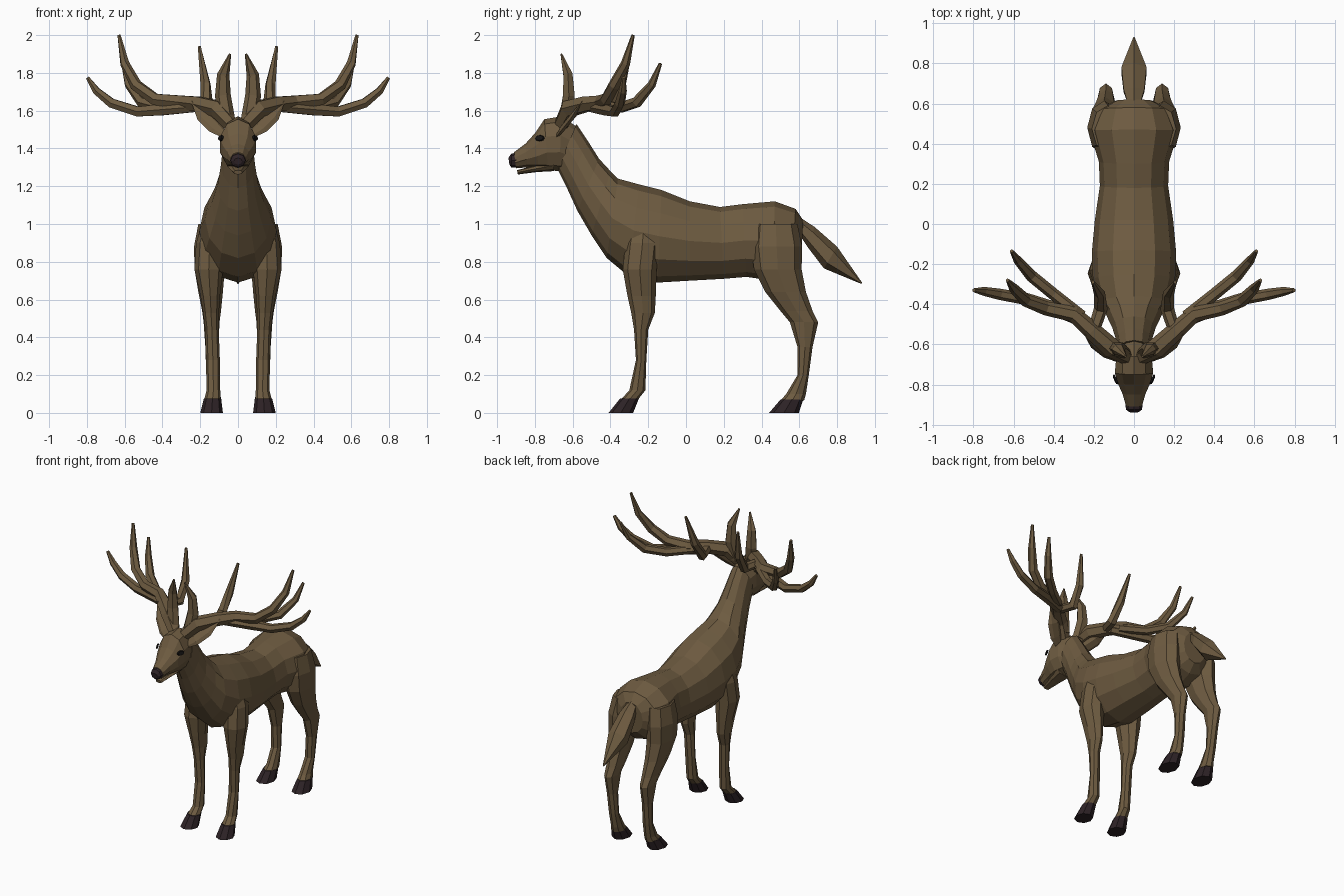
import bpy
import bmesh
from math import cos, sin, pi
from mathutils import Vector

old = bpy.data.objects.get("Cube")
if old:
    bpy.data.objects.remove(old, do_unlink=True)


def make_material(name, colour):
    mat = bpy.data.materials.new(name)
    mat.use_nodes = True
    mat.diffuse_color = (*colour, 1)
    mat.node_tree.nodes["Principled BSDF"].inputs["Base Color"].default_value = (*colour, 1)
    return mat


HIDE = make_material("brown_hide", (0.155, 0.105, 0.052))
HORN = make_material("dark_horn", (0.026, 0.016, 0.019))
EYE = make_material("black_eye", (0.008, 0.007, 0.007))


def loft(name, rings, material, mirrored=False):
    """Skin a list of equal-sized point rings and cap both ends."""
    bm = bmesh.new()
    loops = [[bm.verts.new(p) for p in ring] for ring in rings]
    count = len(loops[0])
    for a, b in zip(loops, loops[1:]):
        for i in range(count):
            j = (i + 1) % count
            bm.faces.new((a[i], a[j], b[j], b[i]))
    bm.faces.new(loops[0])
    bm.faces.new(loops[-1])
    bmesh.ops.recalc_face_normals(bm, faces=bm.faces)
    mesh = bpy.data.meshes.new(name)
    bm.to_mesh(mesh)
    bm.free()
    mesh.materials.append(material)
    obj = bpy.data.objects.new(name, mesh)
    bpy.context.collection.objects.link(obj)
    if mirrored:
        obj.modifiers.new("mirror", 'MIRROR').use_mirror_merge = False
    return obj


def upright_rings(sections, sides=12):
    """Rings across the body: top y, top z, bottom y, bottom z, half width."""
    rings = []
    for ty, tz, by, bz, w in sections:
        top, low = Vector((0, ty, tz)), Vector((0, by, bz))
        mid, half = (top + low) / 2, (top - low) / 2
        rings.append([mid + half * cos(2 * pi * i / sides)
                      + Vector((w * sin(2 * pi * i / sides), 0, 0)) for i in range(sides)])
    return rings


def level_rings(sections, sides=8):
    """Rings around a leg: height, centre x, half width, front y, back y."""
    rings = []
    for z, x, w, front, back in sections:
        mid, half = (front + back) / 2, (back - front) / 2
        rings.append([Vector((x + w * sin(2 * pi * i / sides),
                              mid + half * cos(2 * pi * i / sides), z)) for i in range(sides)])
    return rings


def path_rings(points, radii, flat=1.0, up=Vector((0, 0, 1)), sides=6):
    """Rings following a path, optionally flattened along one direction."""
    pts = [Vector(p) for p in points]
    rings = []
    for k, p in enumerate(pts):
        along = (pts[min(k + 1, len(pts) - 1)] - pts[max(k - 1, 0)]).normalized()
        side = along.cross(up).normalized()
        over = side.cross(along)
        rings.append([p + radii[k] * (side * cos(2 * pi * i / sides)
                                      + over * flat * sin(2 * pi * i / sides))
                      for i in range(sides)])
    return rings


# Torso and neck
loft("torso_and_neck", upright_rings([
    (.62, 1.02, .61, .80, .09),
    (.58, 1.08, .56, .74, .18),
    (.47, 1.12, .46, .70, .222),
    (.30, 1.105, .32, .72, .175),
    (.18, 1.09, .20, .71, .17),
    (.02, 1.12, .02, .70, .195),
    (-.13, 1.18, -.15, .69, .21),
    (-.25, 1.21, -.30, .72, .205),
    (-.36, 1.24, -.42, .82, .175),
    (-.40, 1.28, -.50, .94, .14),
    (-.46, 1.345, -.575, 1.07, .108),
    (-.52, 1.44, -.63, 1.19, .09),
    (-.58, 1.53, -.68, 1.29, .08),
]), HIDE)

# Head, lower jaw and nose
loft("head", upright_rings([
    (-.57, 1.51, -.61, 1.27, .06),
    (-.66, 1.57, -.67, 1.28, .093),
    (-.75, 1.555, -.73, 1.285, .10),
    (-.80, 1.48, -.78, 1.295, .085),
    (-.85, 1.425, -.84, 1.30, .06),
    (-.91, 1.38, -.90, 1.295, .042),
], 10), HIDE)
loft("lower_jaw", upright_rings([
    (-.70, 1.34, -.70, 1.28, .06),
    (-.80, 1.31, -.79, 1.275, .045),
    (-.895, 1.285, -.89, 1.262, .024),
], 8), HIDE)
loft("nose", upright_rings([
    (-.895, 1.378, -.90, 1.298, .043),
    (-.925, 1.372, -.925, 1.30, .04),
    (-.94, 1.35, -.935, 1.315, .022),
], 8), HORN)

# Eyes, thin almond plates
eye_mid, eye_out = Vector((.092, -.775, 1.455)), Vector((.9, -.4, .2)).normalized()
eye_along = Vector((.4, .9, 0)).normalized()
eye_up = eye_out.cross(eye_along)
loft("eye", [[eye_mid + eye_out * d + s * (eye_along * .028 * cos(i * pi / 4)
              + eye_up * .017 * sin(i * pi / 4)) for i in range(8)]
             for d, s in ((-.004, 1), (.005, .8))], EYE, True)

# Ears
loft("ear", path_rings([(.07, -.68, 1.47), (.12, -.65, 1.51), (.18, -.60, 1.57), (.245, -.55, 1.65)],
                       [.02, .04, .042, .004], .4, Vector((-.3, -1, .3))), HIDE, True)

# Tail
loft("tail", upright_rings([
    (.58, 1.05, .59, .96, .03),
    (.68, .985, .65, .87, .06),
    (.80, .88, .73, .765, .072),
    (.932, .69, .928, .683, .004),
], 6), HIDE)

# Legs and hooves
loft("front_leg", level_rings([
    (1.0, .13, .06, -.29, -.16),
    (.90, .15, .072, -.32, -.14),
    (.76, .155, .076, -.335, -.155),
    (.62, .147, .052, -.31, -.16),
    (.53, .143, .042, -.29, -.165),
    (.44, .138, .036, -.275, -.20),
    (.28, .133, .037, -.265, -.21),
    (.12, .13, .036, -.30, -.215),
    (.07, .135, .044, -.345, -.255),
]), HIDE, True)
loft("front_hoof", level_rings([
    (.075, .135, .046, -.35, -.25),
    (0, .14, .06, -.41, -.28),
]), HORN, True)
loft("hind_leg", level_rings([
    (1.0, .13, .08, .36, .59),
    (.88, .148, .085, .345, .615),
    (.76, .15, .08, .36, .612),
    (.64, .145, .065, .42, .635),
    (.54, .14, .05, .50, .67),
    (.48, .14, .042, .55, .70),
    (.35, .138, .035, .59, .67),
    (.20, .133, .035, .59, .65),
    (.10, .13, .037, .53, .635),
    (.065, .133, .044, .50, .625),
]), HIDE, True)
loft("hind_hoof", level_rings([
    (.07, .135, .046, .50, .62),
    (0, .14, .06, .44, .597),
]), HORN, True)

# Antlers: one beam and four tines on each side
antler_parts = {
    "antler_beam": ([(.04, -.66, 1.53), (.11, -.62, 1.61), (.21, -.53, 1.635), (.30, -.45, 1.645),
                     (.44, -.42, 1.66), (.54, -.38, 1.735), (.60, -.32, 1.85), (.63, -.28, 2.0)],
                    [.04, .05, .045, .04, .035, .032, .025, .009]),
    "outer_tine": ([(.22, -.50, 1.62), (.40, -.42, 1.605), (.53, -.375, 1.595),
                    (.67, -.35, 1.64), (.75, -.335, 1.705), (.797, -.33, 1.775)],
                   [.03, .034, .03, .028, .022, .01]),
    "rear_tine": ([(.26, -.46, 1.63), (.40, -.35, 1.615), (.51, -.26, 1.645),
                   (.58, -.18, 1.74), (.61, -.135, 1.85)],
                  [.03, .03, .03, .022, .009]),
    "inner_tine": ([(.20, -.53, 1.63), (.165, -.42, 1.625), (.172, -.345, 1.74),
                    (.205, -.29, 1.94)],
                   [.03, .034, .028, .009]),
}
for part, (points, radii) in antler_parts.items():
    loft(part, path_rings(points, radii), HIDE, True)
loft("brow_tine", path_rings([(.06, -.64, 1.55), (.08, -.62, 1.68), (.078, -.625, 1.79),
                              (.042, -.66, 1.9)],
                             [.045, .042, .033, .006], .85, Vector((0, -1, 0))), HIDE, True)
